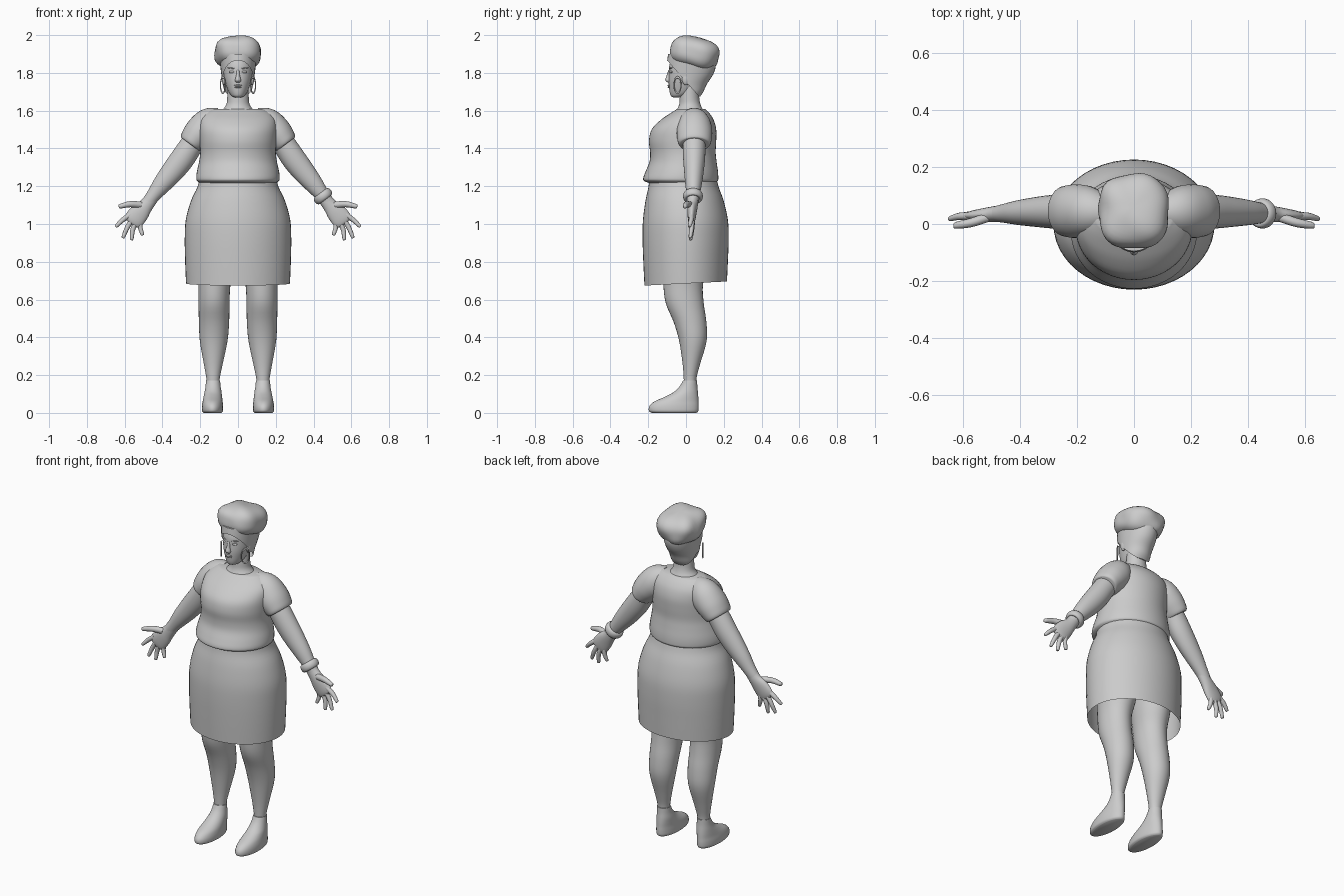
import bpy, bmesh, math
from mathutils import Vector


def finish(ob, mirror=False):
    bpy.ops.object.select_all(action='DESELECT')
    ob.select_set(True)
    bpy.context.view_layer.objects.active = ob
    bpy.ops.object.shade_smooth_by_angle(angle=math.radians(45))
    if mirror:
        ob.modifiers.new("mirror", 'MIRROR')
    return ob


def spline(rows, k):
    # Catmull-Rom through all the row values
    out, n = [], len(rows)
    for i in range(n - 1):
        p = [rows[max(0, min(n - 1, i + j))] for j in (-1, 0, 1, 2)]
        for s in range(k):
            t = s / k
            out.append([0.5 * (2 * b + (c - a) * t + (2 * a - 5 * b + 4 * c - d) * t * t
                               + (3 * b - a - 3 * c + d) * t ** 3) for a, b, c, d in zip(*p)])
    return out + [list(rows[-1])]


def loft(name, rows, sides=32, k=4, mirror=False, start=True, end=True):
    # rows: x, y, z, half width, half depth along y
    st = spline(rows, k)
    bm = bmesh.new()
    rings = []
    for i, (x, y, z, a, b) in enumerate(st):
        tan = Vector(st[min(i + 1, len(st) - 1)][:3]) - Vector(st[max(i - 1, 0)][:3])
        u = Vector((0, 1, 0)).cross(tan).normalized()
        ring = []
        for j in range(sides):
            t = 2 * math.pi * j / sides
            ring.append(bm.verts.new(Vector((x, y, z)) + u * a * math.cos(t)
                                     + Vector((0, b * math.sin(t), 0))))
        rings.append(ring)
    for r, q in zip(rings, rings[1:]):
        for j in range(sides):
            m = (j + 1) % sides
            bm.faces.new((r[j], r[m], q[m], q[j]))
    if start:
        bm.faces.new(rings[0][::-1])
    if end:
        bm.faces.new(rings[-1])
    bmesh.ops.recalc_face_normals(bm, faces=bm.faces)
    me = bpy.data.meshes.new(name)
    bm.to_mesh(me)
    bm.free()
    ob = bpy.data.objects.new(name, me)
    bpy.context.collection.objects.link(ob)
    return finish(ob, mirror)


def column(name, rows, **kw):
    # rows: z, front y, back y, half width, optional x
    return loft(name, [((r[4] if len(r) > 4 else 0), (r[1] + r[2]) / 2, r[0], r[3],
                        (r[2] - r[1]) / 2) for r in rows], **kw)


def ball(name, loc, scale, mirror=False, rot=(0, 0, 0)):
    bpy.ops.mesh.primitive_uv_sphere_add(segments=20, ring_count=12, location=loc, rotation=rot)
    ob = bpy.context.object
    ob.name = name
    ob.scale = scale
    bpy.ops.object.transform_apply(location=True, rotation=True, scale=True)
    return finish(ob, mirror)


# Skirt, open at the hem, which rises slightly at the back
skirt = column("skirt", [(.675, -.22, .217, .275), (.8, -.226, .222, .28), (.92, -.23, .226, .282),
                         (1.02, -.228, .222, .277), (1.12, -.215, .2, .25), (1.19, -.2, .175, .217),
                         (1.225, -.195, .165, .207)], sides=48, start=False)
for v in skirt.data.vertices:
    v.co.z += .05 * (v.co.y + .2) * max(0, 1 - (v.co.z - .675) / .2)

# Shirt body and sleeves
column("shirt", [(1.215, -.19, .15, .195), (1.228, -.222, .168, .216), (1.245, -.226, .171, .221),
                 (1.28, -.213, .169, .217), (1.33, -.193, .162, .206), (1.38, -.19, .157, .2),
                 (1.44, -.196, .16, .203), (1.5, -.182, .16, .205), (1.55, -.135, .147, .2),
                 (1.585, -.085, .125, .175), (1.61, -.045, .1, .135)], sides=48)
loft("sleeve", [(.09, .04, 1.55, .066, .06), (.15, .045, 1.53, .085, .085), (.2, .045, 1.485, .085, .094),
                (.235, .045, 1.445, .075, .09), (.25, .045, 1.428, .067, .084),
                (.254, .045, 1.423, .058, .075)], mirror=True)

# Neck and head
column("neck", [(1.56, -.085, .11, .115), (1.595, -.055, .095, .09), (1.63, -.037, .078, .063),
                (1.67, -.033, .07, .057), (1.74, -.03, .07, .056)])
column("head", [(1.67, -.066, -.03, .015), (1.677, -.079, .0, .032), (1.695, -.086, .04, .047),
                (1.725, -.09, .065, .06), (1.76, -.092, .083, .071), (1.8, -.09, .09, .077),
                (1.84, -.088, .09, .077), (1.88, -.075, .08, .07)])
loft("nose", [(0, -.085, 1.815, .007, .008), (0, -.09, 1.785, .01, .013),
              (0, -.093, 1.762, .016, .017), (0, -.089, 1.75, .012, .009)], sides=12)
ball("upper_lip", (0, -.09, 1.733), (.022, .008, .005))
ball("lower_lip", (0, -.089, 1.725), (.018, .008, .005))
ball("eye", (.034, -.079, 1.805), (.016, .006, .006), True, (0, 0, .3))
ball("eyebrow", (.036, -.08, 1.825), (.02, .005, .003), True, (0, -.1, .3))
ball("ear", (.074, .0, 1.77), (.012, .022, .035), True)

# Head wrap band, cut along a slanted edge
wrap = column("wrap_band", [(1.675, .0, .075, .06), (1.7, -.05, .092, .073), (1.74, -.085, .11, .081),
                            (1.79, -.1, .143, .088), (1.84, -.102, .158, .094), (1.9, -.095, .15, .1)])
bm = bmesh.new()
bm.from_mesh(wrap.data)
bmesh.ops.bisect_plane(bm, geom=bm.verts[:] + bm.edges[:] + bm.faces[:], plane_co=(0, -.09, 1.855),
                       plane_no=(0, .17, .15), clear_inner=True)
bm.to_mesh(wrap.data)
bm.free()

# Puffy lumpy top of the head wrap
bpy.ops.mesh.primitive_uv_sphere_add(segments=40, ring_count=24)
puff = bpy.context.object
puff.name = "wrap_puff"
for v in puff.data.vertices:
    d = v.co.normalized()
    r = sum(abs(c) ** 2.7 for c in d) ** (-1 / 2.7)
    a = math.atan2(d.y, d.x)
    r *= 1 + .03 * math.sin(5 * a + 2 * d.z) * (1 - d.z ** 2) + .025 * math.sin(4 * d.x + 5 * d.y + 3 * d.z)
    v.co = d * r
puff.scale = (.122, .13, .083)
puff.rotation_euler = (-.2, 0, 0)
puff.location = (0, .045, 1.907)
bpy.ops.object.transform_apply(location=True, rotation=True, scale=True)
finish(puff)

# Hoop earrings
bpy.ops.mesh.primitive_torus_add(major_radius=.03, minor_radius=.004, major_segments=28, minor_segments=8,
                                 rotation=(math.pi / 2, 0, math.radians(55)))
hoop = bpy.context.object
hoop.name = "earring"
bpy.ops.object.transform_apply(rotation=True)
hoop.scale = (.75, .75, 1.4)
hoop.location = (.08, -.045, 1.735)
bpy.ops.object.transform_apply(location=True, scale=True)
finish(hoop, True)

# Arms and hands
loft("arm", [(.2, .043, 1.48, .06, .06), (.25, .043, 1.412, .062, .06), (.295, .043, 1.345, .064, .058),
             (.345, .042, 1.28, .06, .052), (.4, .04, 1.213, .05, .044), (.445, .038, 1.155, .038, .035),
             (.475, .036, 1.115, .034, .029)], mirror=True)
loft("palm", [(.455, .037, 1.14, .035, .031), (.485, .035, 1.1, .038, .028), (.515, .032, 1.067, .05, .025),
              (.545, .03, 1.03, .053, .02), (.56, .029, 1.01, .046, .014), (.566, .028, 1.002, .03, .006)],
     sides=24, mirror=True)
fingers = {"thumb": ((.51, .025, 1.1), (.57, .005, 1.105), (.632, -.006, 1.092)),
           "index_finger": ((.57, .028, 1.05), (.612, .027, 1.02), (.648, .018, .985)),
           "middle_finger": ((.557, .03, 1.03), (.587, .03, .98), (.61, .022, .925)),
           "ring_finger": ((.535, .031, 1.02), (.557, .031, .97), (.563, .024, .914)),
           "little_finger": ((.515, .032, 1.02), (.518, .033, .985), (.505, .026, .94))}
for name, (p, q, t) in fingers.items():
    r = .018 if name == "thumb" else .014
    near = Vector(t).lerp(Vector(q), .12)
    loft(name, [(*p, r, r), (*q, r * .9, r * .9), (*near, r * .65, r * .65), (*t, r * .2, r * .2)],
         sides=12, mirror=True)

# Bracelet on one wrist
bpy.ops.mesh.primitive_torus_add(major_radius=.04, minor_radius=.013, major_segments=32, minor_segments=12)
band = bpy.context.object
band.name = "bracelet"
band.scale = (1, 1, 1.7)
band.rotation_euler = Vector((.6, 0, -.8)).to_track_quat('Z', 'Y').to_euler()
band.location = (.45, .037, 1.147)
finish(band)

# Legs and shoes
column("leg", [(.12, -.01, .055, .031, .132), (.18, -.012, .055, .035, .132), (.26, -.018, .075, .05, .131),
               (.38, -.036, .109, .073, .129), (.48, -.065, .108, .08, .127), (.58, -.107, .094, .082, .127),
               (.68, -.12, .09, .085, .125), (.8, -.125, .12, .1, .12), (1, -.14, .14, .11, .11)], mirror=True)
column("shoe", [(0, -.18, .055, .046, .135), (.01, -.196, .065, .055, .135), (.035, -.194, .067, .056, .135),
                (.06, -.168, .066, .053, .134), (.085, -.112, .065, .049, .133), (.11, -.065, .063, .045, .132),
                (.14, -.034, .06, .04, .132), (.172, -.016, .059, .037, .132)], mirror=True)
